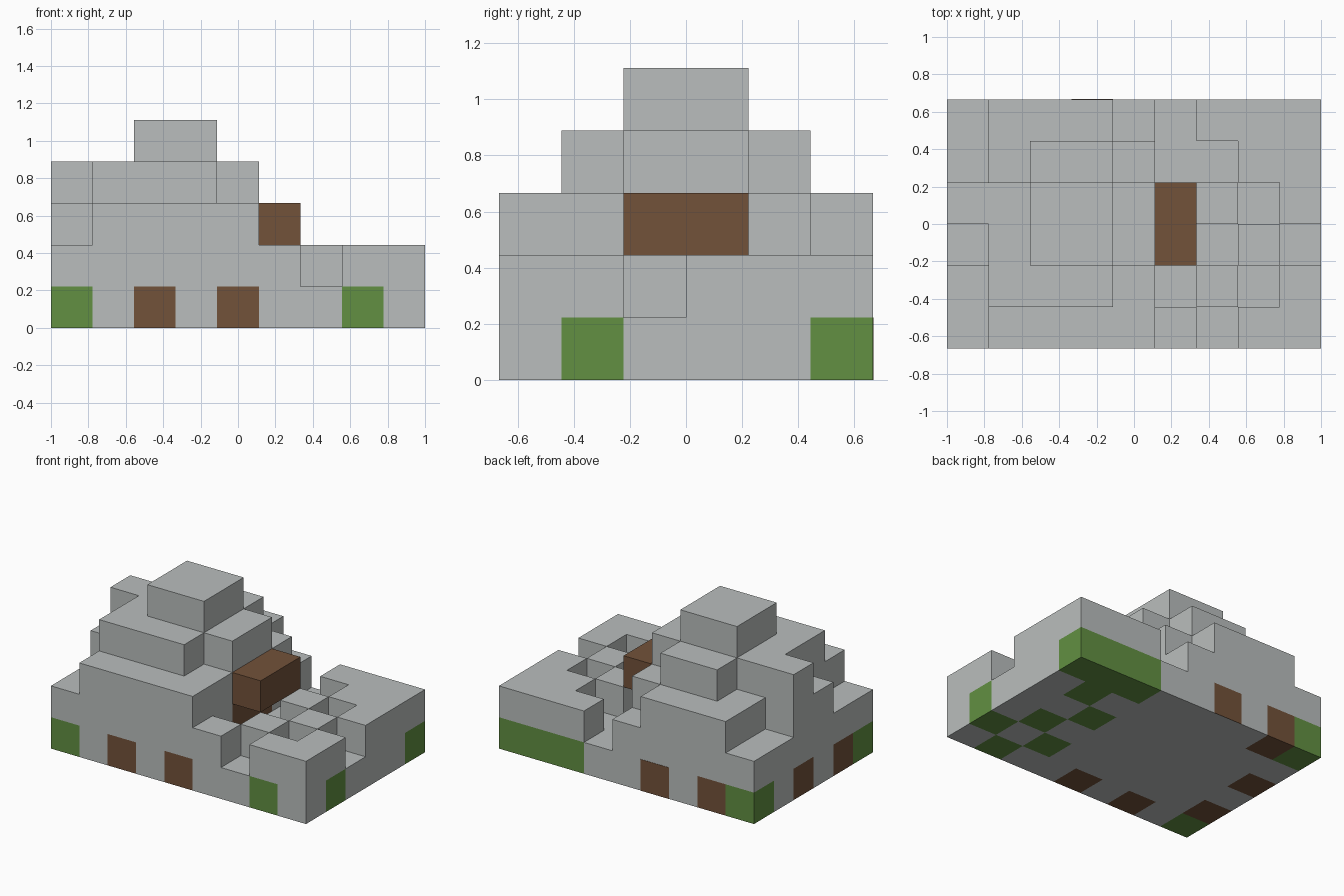
import bpy
import bmesh
from mathutils import Vector

cube = bpy.data.objects.get("Cube")
if cube:
    bpy.data.objects.remove(cube, do_unlink=True)

UNIT = 2 / 9
ORIGIN = Vector((-1, -3 * UNIT, 0))


def make_material(name, rgb):
    mat = bpy.data.materials.new(name)
    mat.use_nodes = True
    color = (*rgb, 1)
    mat.diffuse_color = color
    mat.node_tree.nodes["Principled BSDF"].inputs["Base Color"].default_value = color
    return mat


stone = make_material("grey stone", (0.49, 0.515, 0.51))
wood = make_material("brown wood", (0.171, 0.084, 0.042))
leaf = make_material("leaf green", (0.122, 0.279, 0.054))

# Terrace heights in blocks, one row per string from front to back
TERRACES = ["233332122",
            "244431212",
            "345541121",
            "445541212",
            "234431122",
            "233321222"]
solid = {(x, y, z)
         for y, row in enumerate(TERRACES)
         for x, height in enumerate(row)
         for z in range(int(height))}

# Coloured blocks
beam = {(5, 2, 2), (5, 3, 2)}
tunnel_wall = {(4, 2, 1), (4, 3, 1)}
posts = {(x, y, 0) for x, y in [(2, 0), (4, 0), (0, 1), (0, 3), (1, 5)]}
corner_shrubs = {(0, 0, 0), (0, 5, 0)}
hedge = {(x, y, 0) for x, y in [(7, 0), (6, 1), (8, 1), (7, 2), (6, 3), (7, 4),
                                (6, 5), (7, 5), (8, 5)]}
solid |= beam
hill = solid - beam - tunnel_wall - posts - corner_shrubs - hedge


def build_blocks(name, cells, mat):
    """Outer shell of a group of blocks, without faces against other blocks."""
    bm = bmesh.new()
    for cell in sorted(cells):
        for axis in range(3):
            for side in (0, 1):
                neighbour = list(cell)
                neighbour[axis] += 2 * side - 1
                if tuple(neighbour) in solid:
                    continue
                corner = Vector(cell)
                corner[axis] += side
                u, v = Vector((0, 0, 0)), Vector((0, 0, 0))
                u[(axis + 1) % 3] = 1
                v[(axis + 2) % 3] = 1
                loop = [corner, corner + u, corner + u + v, corner + v]
                if not side:
                    loop.reverse()
                bm.faces.new([bm.verts.new(ORIGIN + p * UNIT) for p in loop])
    bmesh.ops.remove_doubles(bm, verts=bm.verts[:], dist=0.001)
    mesh = bpy.data.meshes.new(name)
    bm.to_mesh(mesh)
    bm.free()
    mesh.materials.append(mat)
    obj = bpy.data.objects.new(name, mesh)
    bpy.context.collection.objects.link(obj)
    return obj


build_blocks("stepped_hill", hill, stone)
build_blocks("overhanging_beam", beam, wood)
build_blocks("tunnel_wall", tunnel_wall, wood)
build_blocks("wall_posts", posts, wood)
build_blocks("corner_shrubs", corner_shrubs, leaf)
build_blocks("hedge", hedge, leaf)

# Thin wooden panel on the back wall
bpy.ops.mesh.primitive_cube_add(
    size=1, location=ORIGIN + Vector((3.5, 6, 0.5)) * UNIT)
panel = bpy.context.object
panel.name = "back_panel"
panel.scale = (UNIT, 0.004, UNIT)
panel.data.materials.append(wood)
